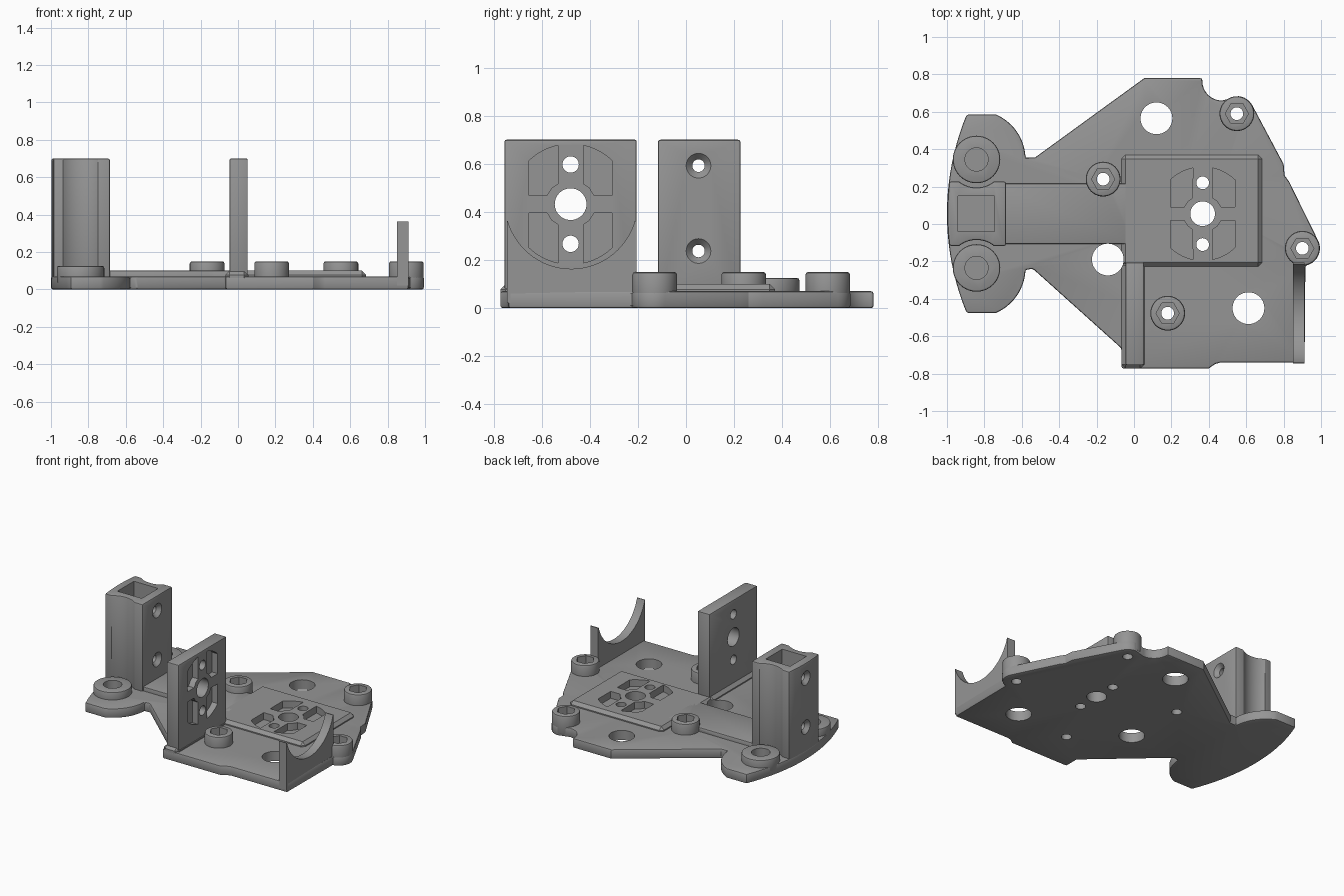
import bpy, bmesh
from math import sin, cos, radians, sqrt

if "Cube" in bpy.data.objects:
    bpy.data.objects.remove(bpy.data.objects["Cube"])

grey = bpy.data.materials.new("plain grey")
grey.diffuse_color = (0.30, 0.30, 0.30, 1)
grey.use_nodes = True
grey.node_tree.nodes["Principled BSDF"].inputs["Base Color"].default_value = grey.diffuse_color
CY = 0.055                      # symmetry line of the foot and tower


def arc(cx, cy, r, a0, a1, n):
    return [(cx + r * cos(radians(a0 + (a1 - a0) * i / n)),
             cy + r * sin(radians(a0 + (a1 - a0) * i / n))) for i in range(n + 1)]


def circle(cx, cy, r, n=40):
    return arc(cx, cy, r, 0, 360, n)[:-1]


def rect(x0, x1, y0, y1):
    return [(x0, y0), (x1, y0), (x1, y1), (x0, y1)]


def prism(name, pts, lo, hi, axis='z', pts_hi=None, bevel=0, segs=2):
    """Extrude an outline along z or x; pts_hi gives a tapered end."""
    place = (lambda a, b, c: (a, b, c)) if axis == 'z' else (lambda a, b, c: (c, a, b))
    bm = bmesh.new()
    low = [bm.verts.new(place(a, b, lo)) for a, b in pts]
    high = [bm.verts.new(place(a, b, hi)) for a, b in (pts_hi or pts)]
    bm.faces.new(low[::-1])
    bm.faces.new(high)
    for i in range(len(low)):
        j = (i + 1) % len(low)
        bm.faces.new((low[i], low[j], high[j], high[i]))
    bmesh.ops.recalc_face_normals(bm, faces=bm.faces)
    me = bpy.data.meshes.new(name)
    bm.to_mesh(me)
    bm.free()
    me.materials.append(grey)
    ob = bpy.data.objects.new(name, me)
    bpy.context.collection.objects.link(ob)
    if bevel:
        m = ob.modifiers.new("edge", 'BEVEL')
        m.width, m.segments = bevel, segs
        m.limit_method, m.angle_limit = 'ANGLE', radians(40)
    return ob


def cutter(*args, **kw):
    ob = prism("cutter", *args, **kw)
    ob.hide_render = True
    return ob


def horn_cutters(cu, cv, floor, top, back, axis):
    """Four corner pockets, a centre hole and two screw holes."""
    quarter = [(.053, .085), (.078, .068), (.098, .037), (.173, .037)]
    quarter += arc(0, 0, .25, 46.2, 77.8, 8)
    cuts = []
    for su in (1, -1):
        for sv in (1, -1):
            pts = [(cu + su * u, cv + sv * v) for u, v in quarter]
            cuts.append(cutter(pts, floor, top, axis))
    for dv, r in ((0, .066), (.165, .034), (-.165, .034)):
        cuts.append(cutter(circle(cu, cv + dv, r), back, top, axis))
    return cuts


def foot_edge(d):
    """x of the curved outer foot edge at distance d from the symmetry line."""
    return -1 + 1.39 - sqrt(1.39 ** 2 - d * d)


# base plate outline, clockwise from the upper foot lobe
outline = [(foot_edge(d / 10 * .53), CY + d / 10 * .53) for d in range(-10, 11)]
outline += arc(-.842, CY + .29, .262, 66.3, 2, 14)
outline += [(-.53, .355), (.055, .78), (.365, .78)]
outline += arc(.47, .765, .105, 180, 270, 8)
outline += arc(.55, .59, .094, 85, 27, 6)
outline += [(.80, .32), (.805, .26), (.83, .225)]
outline += arc(.90, -.13, .094, 27, -80, 10)
outline += [(.912, -.74), (.465, -.74), (.435, -.748), (.40, -.772), (-.067, -.772),
            (-.067, -.665), (-.54, -.24)]
outline += arc(-.842, CY - .29, .262, -2, -66.3, 14)
base = prism("base_plate", outline, 0, .07, bevel=.01)

# raised areas on the plate
pad = prism("raised_pad", rect(-.067, .685, -.228, .37), .04, .10, bevel=.022, segs=1)
ridge = prism("raised_ridge", rect(-.74, .0, -.107, .217), .04, .10, bevel=.008)
strip = prism("wall_footing", rect(-.067, .055, -.772, -.2), .03, .10, bevel=.022, segs=1)
floor_parts = [base, pad, ridge, strip]
floor_cuts = horn_cutters(.367, CY, .05, .3, -.1, 'z')

# screw bosses with hexagonal nut seats
for i, (x, y) in enumerate([(-.165, .24), (.18, -.477), (.55, .59), (.90, -.13)]):
    floor_parts.append(prism(f"screw_boss_{i + 1}", circle(x, y, .093), .012, .15, bevel=.012))
    floor_cuts.append(cutter(circle(x, y, .062, 6), .07 + .021, .3))
    floor_cuts.append(cutter(circle(x, y, .034), -.1, .3))

# round openings in the plate
for x, y in [(.12, .565), (-.14, -.19), (.612, -.45)]:
    floor_cuts.append(cutter(circle(x, y, .085), -.1, .3))

# foot bosses with blind seats
for side, s in (("left", 1), ("right", -1)):
    y = CY + s * .29
    floor_parts.append(prism(f"foot_boss_{side}", circle(-.842, y, .127), .03, .125, bevel=.01))
    floor_cuts.append(cutter(circle(-.842, y, .062), .045, .3))

# hollow tower with scalloped sides
half = [(-.685, .172)] + arc(-.842, .29, .15, -52, -128, 14)
half += [(foot_edge(d) + .002, d) for d in (.172, .115, .057)]
tower_pts = [(x, CY + d) for x, d in half] + [(foot_edge(0) + .002, CY)]
tower_pts += [(x, CY - d) for x, d in reversed(half)]
tower = prism("tower", tower_pts, .015, .70, bevel=.01)
tower_cuts = [cutter(rect(-.94, -.745, CY - .094, CY + .094), .10, .9)]
for z in (.592, .237):
    tower_cuts.append(cutter(circle(.052, z, .026), -1.2, -.5, 'x'))
    for face, s in ((-.685, 1), (-.998, -1)):
        tower_cuts.append(cutter(circle(.052, z, .026), face - s * .027, face + s * .005, 'x',
                                 pts_hi=circle(.052, z, .056)))

# upright wall and the cradle facing it
wall = prism("upright_wall", rect(-.755, -.205, .03, .70), -.045, .052, 'x', bevel=.008)
wall_cuts = horn_cutters(-.48, .432, .007, .2, -.2, 'x')
cradle = prism("cradle", rect(-.745, -.205, .02, .362), .85, .912, 'x')
cradle_cuts = [cutter(circle(-.477, .438, .275, 72), .7, 1.1, 'x')]

# apply the cuts, shade and tidy up
groups = [(floor_parts, floor_cuts), ([tower], tower_cuts), ([wall], wall_cuts),
          ([cradle], cradle_cuts)]
for parts, cuts in groups:
    for ob in parts:
        for c in cuts:
            m = ob.modifiers.new("cut", 'BOOLEAN')
            m.operation, m.solver, m.object = 'DIFFERENCE', 'EXACT', c
        deps = bpy.context.evaluated_depsgraph_get()
        ob_mesh = bpy.data.meshes.new_from_object(ob.evaluated_get(deps))
        ob.modifiers.clear()
        ob.data = ob_mesh
for parts, cuts in groups:
    for c in cuts:
        bpy.data.objects.remove(c)
    for ob in parts:
        bpy.ops.object.select_all(action='DESELECT')
        ob.select_set(True)
        bpy.context.view_layer.objects.active = ob
        bpy.ops.object.shade_smooth_by_angle(angle=radians(25))
